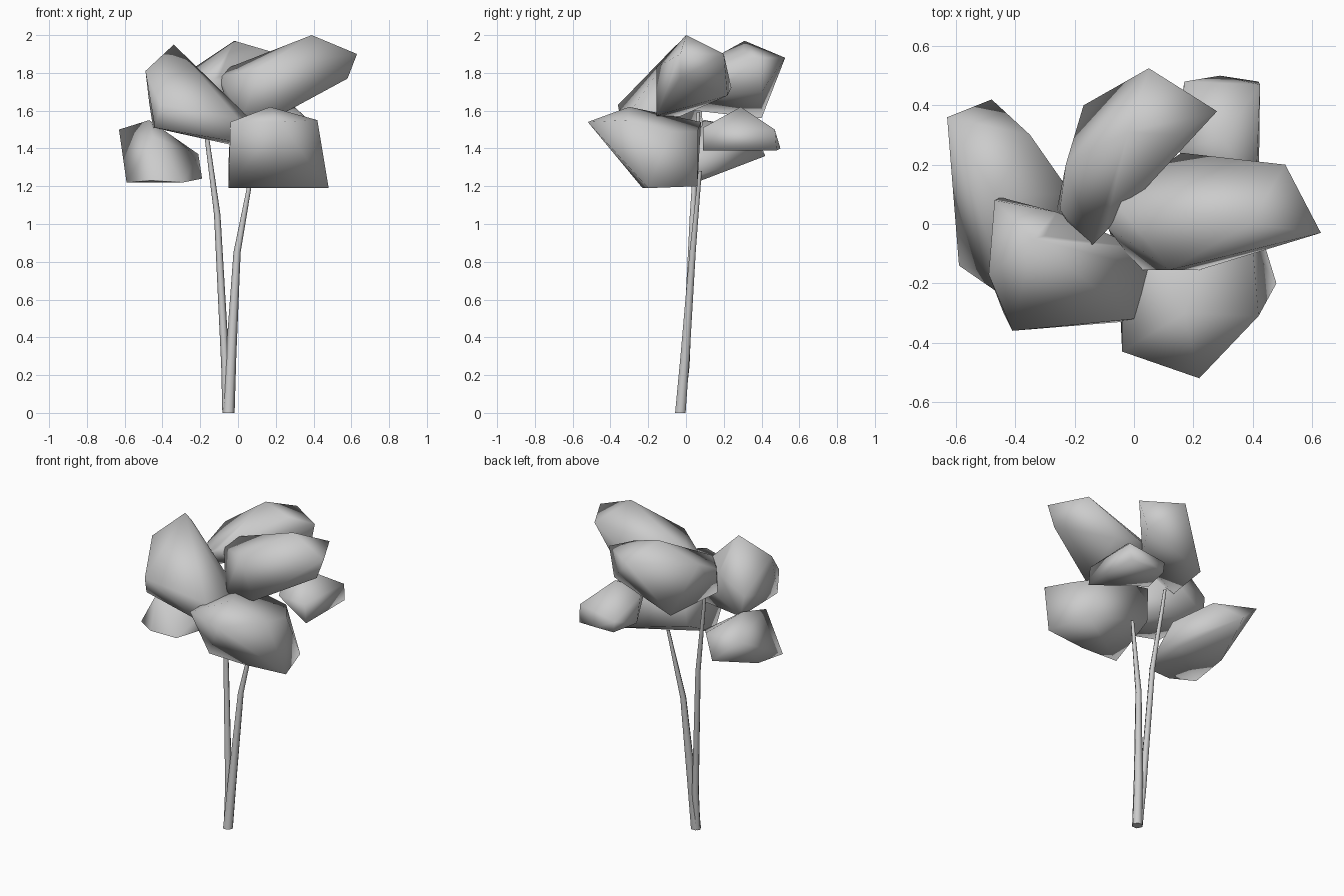
import bpy, bmesh, math


def finish(name, bm, angle):
    bmesh.ops.recalc_face_normals(bm, faces=bm.faces)
    me = bpy.data.meshes.new(name)
    bm.to_mesh(me)
    bm.free()
    ob = bpy.data.objects.new(name, me)
    bpy.context.collection.objects.link(ob)
    bpy.ops.object.select_all(action='DESELECT')
    ob.select_set(True)
    bpy.context.view_layer.objects.active = ob
    bpy.ops.object.shade_smooth_by_angle(angle=math.radians(angle))


def clump(name, pts):
    """Faceted leaf mass: convex hull of its corner points."""
    bm = bmesh.new()
    for p in pts:
        bm.verts.new(p)
    bmesh.ops.convex_hull(bm, input=bm.verts[:])
    loose = [v for v in bm.verts if not v.link_faces]
    bmesh.ops.delete(bm, geom=loose, context='VERTS')
    finish(name, bm, 88)


def stem(name, path, sides=6):
    """Tapered tube through (x, y, z, radius) stations."""
    bm = bmesh.new()
    rings = []
    for x, y, z, r in path:
        rings.append([bm.verts.new((x + r * math.cos(i * math.tau / sides),
                                    y + r * math.sin(i * math.tau / sides), z))
                      for i in range(sides)])
    for a, b in zip(rings, rings[1:]):
        for i in range(sides):
            j = (i + 1) % sides
            bm.faces.new((a[i], a[j], b[j], b[i]))
    bm.faces.new(rings[0])
    bm.faces.new(rings[-1])
    finish(name, bm, 65)


# Stems
stem("right_trunk", [(-.05, -.03, 0, .032), (-.037, -.005, .3, .028),
                     (-.005, .035, .85, .019), (.075, .075, 1.28, .01)])
stem("left_trunk", [(-.065, -.025, 0, .018), (-.067, 0, .25, .022),
                    (-.11, .035, 1.05, .017), (-.165, .058, 1.46, .012),
                    (-.18, .065, 1.59, .01)])

# Low left leaf mass
clump("leaves_left", [
    (-.63, .36, 1.50), (-.48, .42, 1.36), (-.59, -.14, 1.22), (-.46, -.23, 1.23),
    (-.29, -.21, 1.22), (-.47, .10, 1.55), (-.35, .30, 1.46), (-.21, .10, 1.37),
    (-.19, 0, 1.24), (-.45, -.17, 1.46), (-.58, .10, 1.25), (-.27, .08, 1.23)])

# Upper front left leaf mass
clump("leaves_front_left", [
    (-.34, -.05, 1.95), (-.49, -.17, 1.81), (-.41, -.36, 1.63), (-.45, .09, 1.51),
    (-.30, -.04, 1.91), (-.44, -.30, 1.51), (.05, -.15, 1.57), (0, -.32, 1.56),
    (-.04, -.33, 1.44), (-.04, -.12, 1.42), (-.26, .04, 1.72), (-.47, .08, 1.64),
    (.02, -.08, 1.60)])

# Low front right leaf mass
clump("leaves_front_right", [
    (-.04, -.43, 1.54), (.22, -.52, 1.54), (.42, -.31, 1.55), (.17, -.30, 1.62),
    (.40, -.08, 1.49), (-.04, .08, 1.54), (.30, .06, 1.49), (-.05, -.22, 1.19),
    (.20, -.23, 1.19), (.48, -.20, 1.19), (.40, .06, 1.20), (-.05, .06, 1.33)])

# Upper right leaf mass
clump("leaves_top_right", [
    (.39, 0, 2.0), (.51, .20, 1.90), (.63, -.03, 1.90), (.58, -.03, 1.77),
    (-.10, 0, 1.78), (-.07, .08, 1.82), (.16, .24, 1.72), (.12, -.155, 1.83),
    (.02, -.155, 1.56), (.22, -.155, 1.575), (-.07, -.01, 1.67),
    (-.04, -.03, 1.57), (.33, .22, 1.68)])

# Upper back leaf mass
clump("leaves_top_back", [
    (-.02, .31, 1.97), (.05, .525, 1.88), (.28, .38, 1.88), (-.23, .20, 1.83),
    (-.17, .40, 1.56), (-.26, .05, 1.60), (-.25, .05, 1.75), (.23, .40, 1.70),
    (-.14, -.07, 1.76), (-.20, -.03, 1.72), (-.10, -.03, 1.78), (.06, .15, 1.68),
    (.15, .30, 1.92)])

# Low back right leaf mass
clump("leaves_back_right", [
    (.425, .47, 1.50), (.29, .50, 1.40), (.17, .48, 1.46), (.18, .48, 1.39),
    (.42, .48, 1.39), (.42, .09, 1.39), (.41, .09, 1.51), (.30, .29, 1.62),
    (.15, .25, 1.54), (.14, .30, 1.39), (.22, .10, 1.51)])
